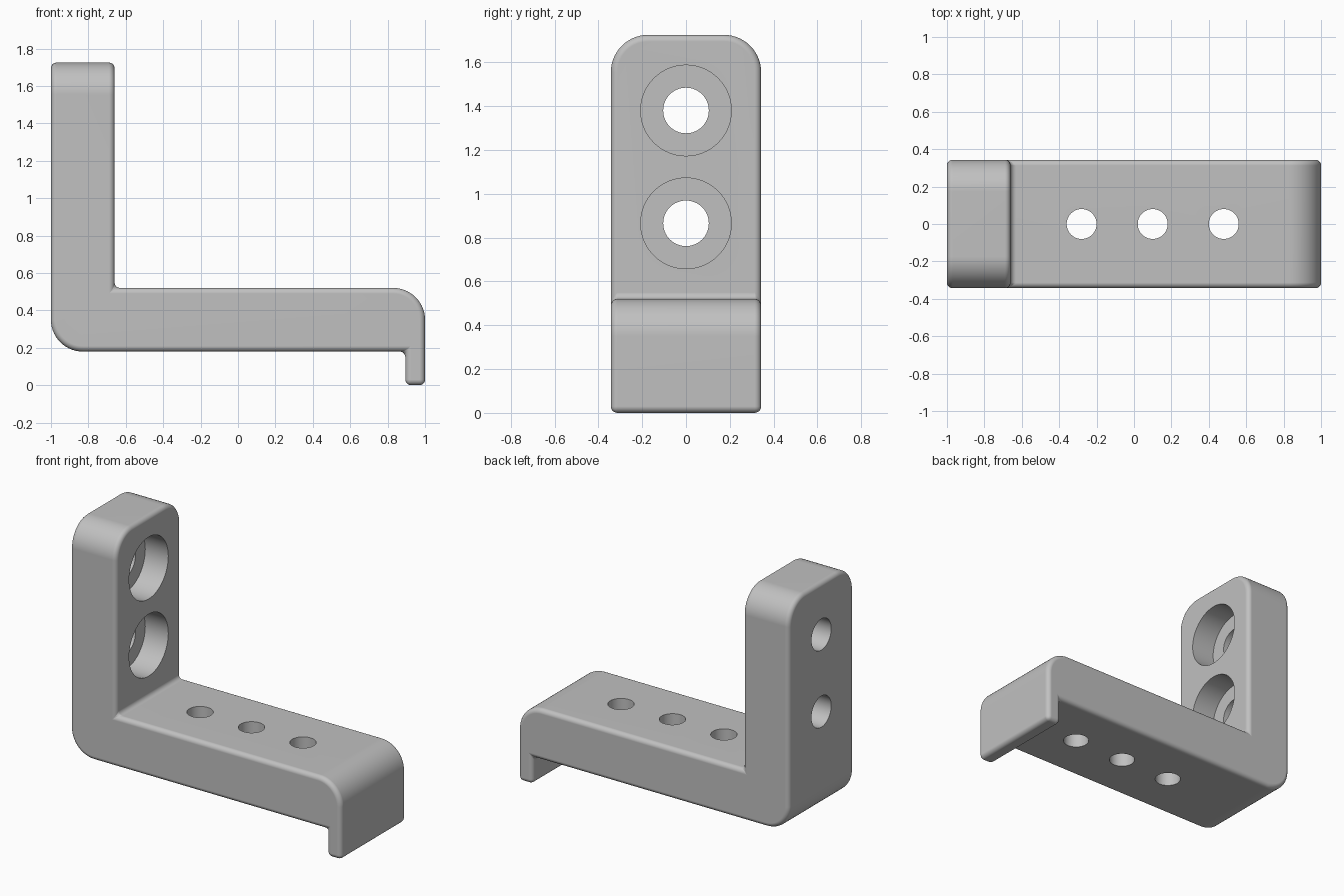
import bpy, bmesh, math
from mathutils import Matrix

if "Cube" in bpy.data.objects:
    bpy.data.objects.remove(bpy.data.objects["Cube"])

HALF_W = 0.343     # half depth of the bracket
TOP = 1.725        # top of the upright


def bevel(bm, edges, radius, segments):
    bmesh.ops.bevel(bm, geom=edges, offset=radius, offset_type='OFFSET', segments=segments,
                    profile=0.5, affect='EDGES', clamp_overlap=False)


def is_edge(e, axis, x=None, z=None):
    """Edge runs along the axis and sits at the given x and/or z."""
    d = e.verts[1].co - e.verts[0].co
    m = (e.verts[0].co + e.verts[1].co) / 2
    return (abs(d[axis]) > 0.99 * d.length
            and (x is None or abs(m.x - x) < 1e-3)
            and (z is None or abs(m.z - z) < 1e-3))


def hole(name, loc, radius, depth, axis):
    """Hidden cylinder that cuts a hole through the bracket."""
    bm = bmesh.new()
    rot = Matrix.Rotation(math.pi / 2, 4, 'Y') if axis == 'X' else Matrix()
    bmesh.ops.create_cone(bm, cap_ends=True, segments=64, radius1=radius, radius2=radius,
                          depth=depth, matrix=Matrix.Translation(loc) @ rot)
    me = bpy.data.meshes.new(name)
    bm.to_mesh(me)
    bm.free()
    ob = bpy.data.objects.new(name, me)
    bpy.context.collection.objects.link(ob)
    ob.hide_render = True
    return ob


# Side profile of the bracket with its hooked lip, extruded across the depth
profile = [(-1, 0.18), (0.895, 0.18), (0.895, 0), (1, 0), (1, 0.52),
           (-0.66, 0.52), (-0.66, TOP), (-1, TOP)]
bm = bmesh.new()
face = bm.faces.new([bm.verts.new((x, -HALF_W, z)) for x, z in profile])
ext = bmesh.ops.extrude_face_region(bm, geom=[face])
bmesh.ops.translate(bm, vec=(0, 2 * HALF_W, 0),
                    verts=[v for v in ext['geom'] if isinstance(v, bmesh.types.BMVert)])
bmesh.ops.recalc_face_normals(bm, faces=bm.faces)

# Large rounds: heel, nose and the two top corners of the upright
large = [e for e in bm.edges if is_edge(e, 1, -1, 0.18) or is_edge(e, 1, 1, 0.52)
         or is_edge(e, 0, None, TOP)]
bevel(bm, large, 0.17, 14)

# Small rounds on every remaining sharp edge
bevel(bm, [e for e in bm.edges if e.calc_face_angle(0) > math.radians(30)], 0.03, 5)

mesh = bpy.data.meshes.new("bracket")
bm.to_mesh(mesh)
bm.free()
bracket = bpy.data.objects.new("bracket", mesh)
bpy.context.collection.objects.link(bracket)

grey = bpy.data.materials.new("grey")
grey.diffuse_color = (0.53, 0.53, 0.53, 1)
grey.use_nodes = True
grey.node_tree.nodes["Principled BSDF"].inputs["Base Color"].default_value = grey.diffuse_color
mesh.materials.append(grey)

# Counterbored screw holes in the upright, plain holes in the arm
cutters = []
for z in (0.865, 1.38):
    cutters.append(hole("screw_hole_cutter", (-0.83, 0, z), 0.104, 0.6, 'X'))
    cutters.append(hole("counterbore_cutter", (-0.63, 0, z), 0.207, 0.4, 'X'))
for x in (-0.28, 0.1, 0.48):
    cutters.append(hole("arm_hole_cutter", (x, 0, 0.35), 0.08, 0.6, 'Z'))

bpy.context.view_layer.objects.active = bracket
bracket.select_set(True)
for c in cutters:
    mod = bracket.modifiers.new("cut", 'BOOLEAN')
    mod.operation = 'DIFFERENCE'
    mod.solver = 'EXACT'
    mod.object = c
    bpy.ops.object.modifier_apply(modifier=mod.name)
for c in cutters:
    bpy.data.objects.remove(c)

# Smooth rounds, flat faces kept flat
bpy.ops.object.shade_smooth_by_angle(angle=math.radians(30))
wn = bracket.modifiers.new("flat_faces", 'WEIGHTED_NORMAL')
wn.keep_sharp = True
